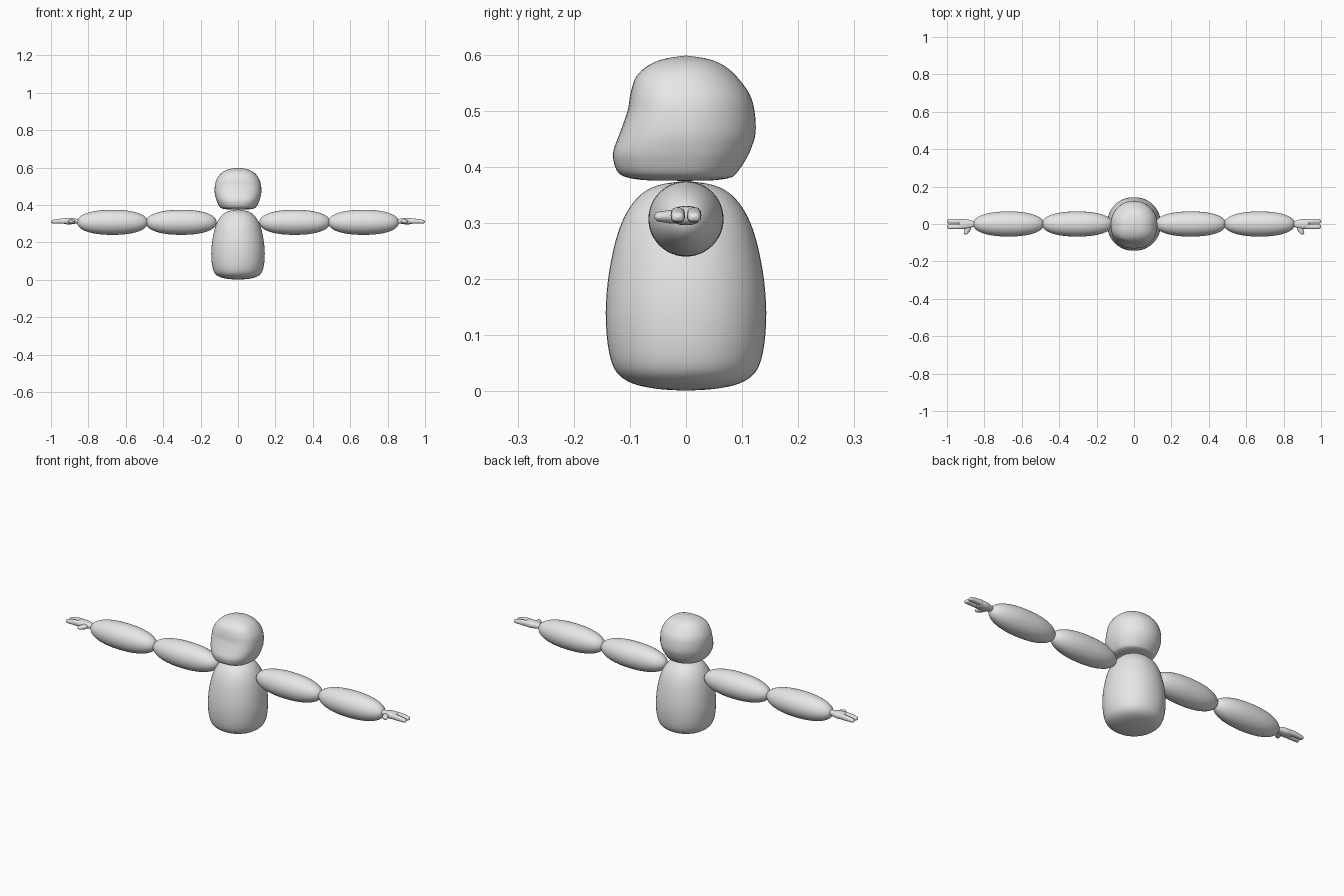
import bpy, bmesh, math
from mathutils import Vector

if "Cube" in bpy.data.objects:
    bpy.data.objects.remove(bpy.data.objects["Cube"])

grey = bpy.data.materials.new("plain grey")
grey.diffuse_color = (0.8, 0.8, 0.8, 1)
grey.use_nodes = True
grey.node_tree.nodes["Principled BSDF"].inputs["Base Color"].default_value = grey.diffuse_color
SEG = 48


def smooth_stations(rows, steps=4):
    """Catmull-Rom interpolation through a table of cross-section stations."""
    out = []
    for i in range(len(rows) - 1):
        a, b, c, d = (rows[max(i - 1, 0)], rows[i], rows[i + 1],
                      rows[min(i + 2, len(rows) - 1)])
        for s in range(steps):
            t = s / steps
            out.append([0.5 * (2 * q + (r - p) * t + (2 * p - 5 * q + 4 * r - s4) * t * t
                               + (3 * q - p - 3 * r + s4) * t ** 3)
                        for p, q, r, s4 in zip(a, b, c, d)])
    return out + [list(rows[-1])]


def ring(n=2.0, seg=SEG):
    """Unit superellipse as (u, v) pairs."""
    pts = []
    for k in range(seg):
        c, s = math.cos(2 * math.pi * k / seg), math.sin(2 * math.pi * k / seg)
        pts.append((math.copysign(abs(c) ** (2 / n), c), math.copysign(abs(s) ** (2 / n), s)))
    return pts


def loft(name, rings, mirror=False):
    """Skin a list of point rings, cap both ends, shade smooth."""
    bm = bmesh.new()
    vs = [[bm.verts.new(p) for p in r] for r in rings]
    for a, b in zip(vs, vs[1:]):
        for k in range(len(a)):
            j = (k + 1) % len(a)
            bm.faces.new((a[k], a[j], b[j], b[k]))
    bm.faces.new(vs[0][::-1])
    bm.faces.new(vs[-1])
    bmesh.ops.recalc_face_normals(bm, faces=bm.faces)
    me = bpy.data.meshes.new(name)
    bm.to_mesh(me)
    bm.free()
    me.shade_smooth()
    me.materials.append(grey)
    ob = bpy.data.objects.new(name, me)
    bpy.context.collection.objects.link(ob)
    if mirror:
        ob.modifiers.new("mirror", 'MIRROR').use_mirror_merge = False
    return ob


# body: rounded bell, (z, radius)
body = [(0.001, 0.002), (0.004, 0.05), (0.012, 0.09), (0.025, 0.115), (0.045, 0.13),
        (0.08, 0.139), (0.13, 0.143), (0.18, 0.141), (0.23, 0.134), (0.28, 0.122),
        (0.32, 0.105), (0.35, 0.081), (0.367, 0.05), (0.375, 0.002)]
loft("body", [[Vector((u * r, v * r, z)) for u, v in ring(2.1)]
              for z, r in smooth_stations(body)])

# head: round skull with a flat face and broad muzzle, (z, front, back, half width)
head = [(0.375, 0.004, 0.004, 0.004), (0.376, 0.07, 0.05, 0.055), (0.381, 0.105, 0.08, 0.085),
        (0.39, 0.121, 0.091, 0.098), (0.41, 0.129, 0.105, 0.109), (0.43, 0.129, 0.115, 0.117),
        (0.46, 0.118, 0.124, 0.124), (0.50, 0.104, 0.122, 0.124), (0.53, 0.099, 0.113, 0.117),
        (0.56, 0.089, 0.091, 0.099), (0.58, 0.068, 0.068, 0.075), (0.592, 0.04, 0.04, 0.046),
        (0.598, 0.002, 0.002, 0.002)]
front_curve, back_curve = ring(2.6), ring(2.0)
head_rings = []
for z, f, b, w in smooth_stations(head):
    head_rings.append([Vector((fu * w, fv * f, z)) if fv < 0 else Vector((bu * w, bv * b, z))
                       for (fu, fv), (bu, bv) in zip(front_curve, back_curve)])
loft("head", head_rings)


# arms: two plump segments per side
def arm_segment(name, x0, x1, radius, z):
    rings = []
    for i in range(41):
        a = math.pi * (0.005 + 0.99 * i / 40)
        t, r = math.cos(a), math.sin(a)
        x = (x0 + x1) / 2 - (x1 - x0) / 2 * math.copysign(abs(t) ** 0.9, t)
        rad = radius * r ** 0.9
        rings.append([Vector((x, u * rad, z + v * rad)) for u, v in ring()])
    loft(name, rings, mirror=True)


arm_segment("upper_arm", 0.115, 0.492, 0.067, 0.307)
arm_segment("forearm", 0.482, 0.86, 0.067, 0.307)

# palm: (x, half width, half height)
palm = [(0.835, 0.01, 0.009), (0.86, 0.016, 0.012), (0.88, 0.022, 0.015), (0.90, 0.026, 0.017),
        (0.92, 0.026, 0.016), (0.935, 0.02, 0.012), (0.94, 0.002, 0.002)]
loft("palm", [[Vector((x, u * w, 0.313 + v * h)) for u, v in ring(2.6, 24)]
              for x, w, h in smooth_stations(palm)], mirror=True)

# two fingers: (x, half width, half height, centre z)
finger = [(0.90, 0.009, 0.01, 0.313), (0.93, 0.0125, 0.0135, 0.314), (0.96, 0.0125, 0.012, 0.313),
          (0.985, 0.012, 0.01, 0.311), (0.996, 0.009, 0.007, 0.310), (1.0, 0.001, 0.001, 0.310)]
for name, y in (("front_finger", -0.0145), ("back_finger", 0.0145)):
    loft(name, [[Vector((x, y + u * w, z + v * h)) for u, v in ring(2.6, 24)]
                for x, w, h, z in smooth_stations(finger)], mirror=True)

# thumb: (y, centre x, half width, half height)
thumb = [(-0.005, 0.885, 0.014, 0.010), (-0.025, 0.888, 0.017, 0.012), (-0.04, 0.894, 0.015, 0.010),
         (-0.051, 0.899, 0.011, 0.008), (-0.057, 0.902, 0.001, 0.001)]
loft("thumb", [[Vector((x + u * w, y, 0.311 + v * h)) for u, v in ring(2, 24)]
               for y, x, w, h in smooth_stations(thumb)], mirror=True)
